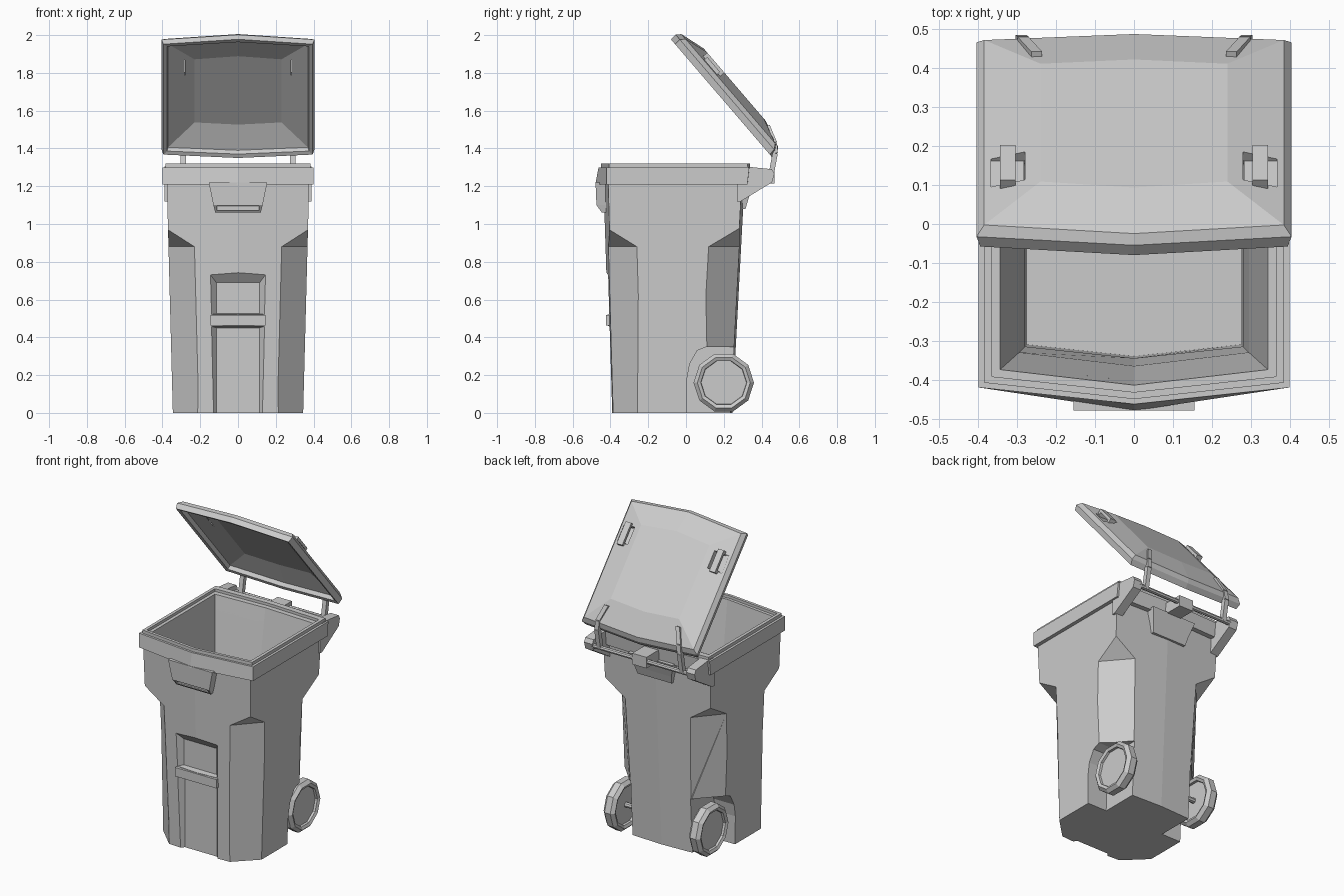
import bpy, bmesh, math
from mathutils import Vector as V

if "Cube" in bpy.data.objects:
    bpy.data.objects.remove(bpy.data.objects["Cube"])


def loft(name, rings):
    """Closed solid skinned through rings with equal point counts."""
    bm = bmesh.new()
    loops = [[bm.verts.new(p) for p in r] for r in rings]
    n = len(loops[0])
    for a, b in zip(loops, loops[1:]):
        for i in range(n):
            j = (i + 1) % n
            bm.faces.new((a[i], a[j], b[j], b[i]))
    bm.faces.new(loops[0])
    bm.faces.new(loops[-1])
    bmesh.ops.recalc_face_normals(bm, faces=bm.faces)
    me = bpy.data.meshes.new(name)
    bm.to_mesh(me)
    bm.free()
    ob = bpy.data.objects.new(name, me)
    bpy.context.collection.objects.link(ob)
    return ob


def hexa(hx, yf, yfc, yb, ybc, z):
    """Rectangle whose front and back edges bow out at the middle."""
    return [V(p) for p in ((-hx, yf, z), (0, yfc, z), (hx, yf, z),
                           (hx, yb, z), (0, ybc, z), (-hx, yb, z))]


def box(name, x0, x1, y0, y1, z0, z1, f=V):
    return loft(name, [[f((x, y, z)) for x, y in ((x0, y0), (x1, y0), (x1, y1), (x0, y1))]
                       for z in (z0, z1)])


def beam(name, p, q, w):
    p, q = V(p), V(q)
    side = V((w / 2, 0, 0))
    up = (q - p).cross(side).normalized() * w / 2
    return loft(name, [[c + side + up, c - side + up, c - side - up, c + side - up]
                       for c in (p, q)])


def extrude_x(name, profile, x0, x1):
    return loft(name, [[V((x, y, z)) for y, z in profile] for x in (x0, x1)])


def lathe_x(name, profile, n, y, z):
    ang = [2 * math.pi * i / n for i in range(n)]
    return loft(name, [[V((x, y + r * math.cos(a), z + r * math.sin(a))) for a in ang]
                       for x, r in profile])


def cut(ob, cutters, keep=False):
    for c in cutters:
        c.hide_render = True
        m = ob.modifiers.new("cut", "BOOLEAN")
        m.operation, m.solver, m.object = "DIFFERENCE", "EXACT", c
    bpy.context.view_layer.update()
    me = bpy.data.meshes.new_from_object(
        ob.evaluated_get(bpy.context.evaluated_depsgraph_get()))
    ob.modifiers.clear()
    ob.data = me
    if not keep:
        for c in cutters:
            bpy.data.objects.remove(c)


# Body and rim solids
body = loft("bin_body", [hexa(.345, -.378, -.398, .23, .245, 0),
                         hexa(.377, -.412, -.437, .295, .31, 1.22)])
rim = loft("bin_rim", [hexa(.40, -.42, -.48, .325, .34, 1.21),
                       hexa(.40, -.42, -.463, .335, .35, 1.30),
                       hexa(.385, -.408, -.45, .325, .34, 1.30),
                       hexa(.385, -.408, -.45, .325, .34, 1.32)])

# Hollow interior, stepping forward over the wheel wells
cavity = loft("cavity_cutter", [hexa(.345, -.375, -.415, .26, .275, 1.4),
                                hexa(.345, -.375, -.415, .26, .275, 1.31),
                                hexa(.295, -.33, -.365, .19, .21, .90),
                                hexa(.28, -.315, -.345, .15, .17, .41),
                                hexa(.28, -.315, -.345, -.03, -.03, .37),
                                hexa(.275, -.31, -.34, -.03, -.03, .05)])
cut(body, [cavity], keep=True)
ledge = loft("ledge_cutter", [hexa(.365, -.392, -.432, .29, .305, z) for z in (1.303, 1.4)])
cut(rim, [cavity, ledge])

# Chamfered corners with sloping tops, and wheel wells
cutters = []
for s in (-1, 1):
    for a0, b0, a1, b1 in (((.205, -.392), (.345, -.255), (.223, -.42), (.368, -.26)),
                           ((.21, .237), (.347, .115), (.225, .287), (.368, .12))):
        rings = []
        for a, b, z, rise in ((a0, b0, -.1, 0), (a1, b1, .88, .27)):
            a, b = V((*a, z)), V((*b, z))
            d = b - a
            out = V((abs(d.y), math.copysign(d.x, a.y), 0)).normalized() * .3
            out.z = rise
            a, b = a - d * .5, b + d * .5
            rings.append([V((s * p.x, p.y, p.z)) for p in (a, b, b + out, a + out)])
        cutters.append(loft("corner_cutter", rings))
    well = [(0, -.1), (.005, .18), (.02, .26), (.06, .33), (.11, .35), (.5, .35), (.5, -.1)]
    cutters.append(extrude_x("well_cutter", well, s * .21, s * .5))


# Front window recess and lower panel recess
def tapered(name, rows):
    return loft(name, [[V((-x, y, z0)), V((x, y, z0)), V((x, y, z1)), V((-x, y, z1))]
                       for y, x, z0, z1 in rows])


cutters.append(tapered("window_cutter", [(-.445, .175, .515, .77), (-.378, .115, .525, .69)]))
cutters.append(tapered("panel_cutter", [(-.435, .165, -.1, .465), (-.37, .113, -.1, .45)]))
cut(body, cutters)
box("front_bar", -.145, .145, -.424, -.38, .462, .518)


# Front and back grip flaps
def flap(name, rows, y_in):
    return loft(name, [[V((-x, y, z)), V((x, y, z)), V((x, y_in, z)), V((-x, y_in, z))]
                       for x, y, z in rows])


grip = flap("front_grip", [(.12, -.445, 1.06), (.13, -.474, 1.10), (.155, -.479, 1.22)], -.42)
cut(grip, [box("slot_cutter", -.112, .112, -.5, -.442, 1.072, 1.095)])
flap("back_grip", [(.12, .315, 1.08), (.13, .33, 1.13), (.155, .36, 1.22)], .29)

# Hinge brackets, centre block and rod
for s in (-1, 1):
    extrude_x("hinge_bracket", [(.27, 1.30), (.31, 1.305), (.455, 1.29), (.468, 1.265),
                                (.455, 1.22), (.29, 1.12), (.27, 1.12)], s * .33, s * .388)
box("hinge_block", -.05, .05, .30, .468, 1.215, 1.285)
lathe_x("hinge_rod", [(-.35, .014), (.35, .014)], 8, .45, 1.25)


# Open lid, built in tilted lid space: x across, u along, n outward
def P(p):
    x, u, n = p
    return V((x, .45 - .651 * u + .759 * n, 1.36 + .759 * u + .651 * n))


def lid_ring(hx, u0, u1, bow, n):
    return [P(p) for p in hexa(hx, u0, u0 - bow * .7, u1, u1 + bow, n)]


lid = loft("lid", [lid_ring(.23, .17, .61, .022, .075),
                   lid_ring(.37, .035, .755, .03, .03),
                   lid_ring(.375, .03, .76, .03, .005),
                   lid_ring(.395, .01, .78, .034, 0),
                   lid_ring(.405, .015, .782, .034, .035),
                   lid_ring(.385, .035, .765, .034, .06),
                   lid_ring(.24, .175, .64, .024, .10)])
cut(lid, [box("pocket_cutter", *sorted((s * .28, s * .368)), .51, .62, .058, .2, P)
          for s in (-1, 1)])

# Lid side handles and hinge arms
for s in (-1, 1):
    x0, x1 = sorted((s * .305, s * .345))
    box("lid_handle", x0, x1, .495, .635, .083, .10, P)
    for u in (.495, .615):
        box("handle_post", x0, x1, u, u + .02, .055, .085, P)
    pts = [(s * .29, .448, 1.245), (s * .29, .472, 1.375), (s * .285, .468, 1.43),
           (s * .25, .43, 1.52)]
    for p, q in zip(pts, pts[1:]):
        beam("lid_arm", p, q, .028)

# Ten-sided wheels on an axle
tyre = [(.018, .12), (.032, .122), (.04, .14), (.02, .16),
        (-.02, .16), (-.04, .14), (-.032, .122), (-.018, .12)]
for s in (-1, 1):
    lathe_x("wheel", [(s * .30 + x, r) for x, r in tyre], 10, .2, .16)
lathe_x("axle", [(-.3, .016), (.3, .016)], 8, .2, .16)
